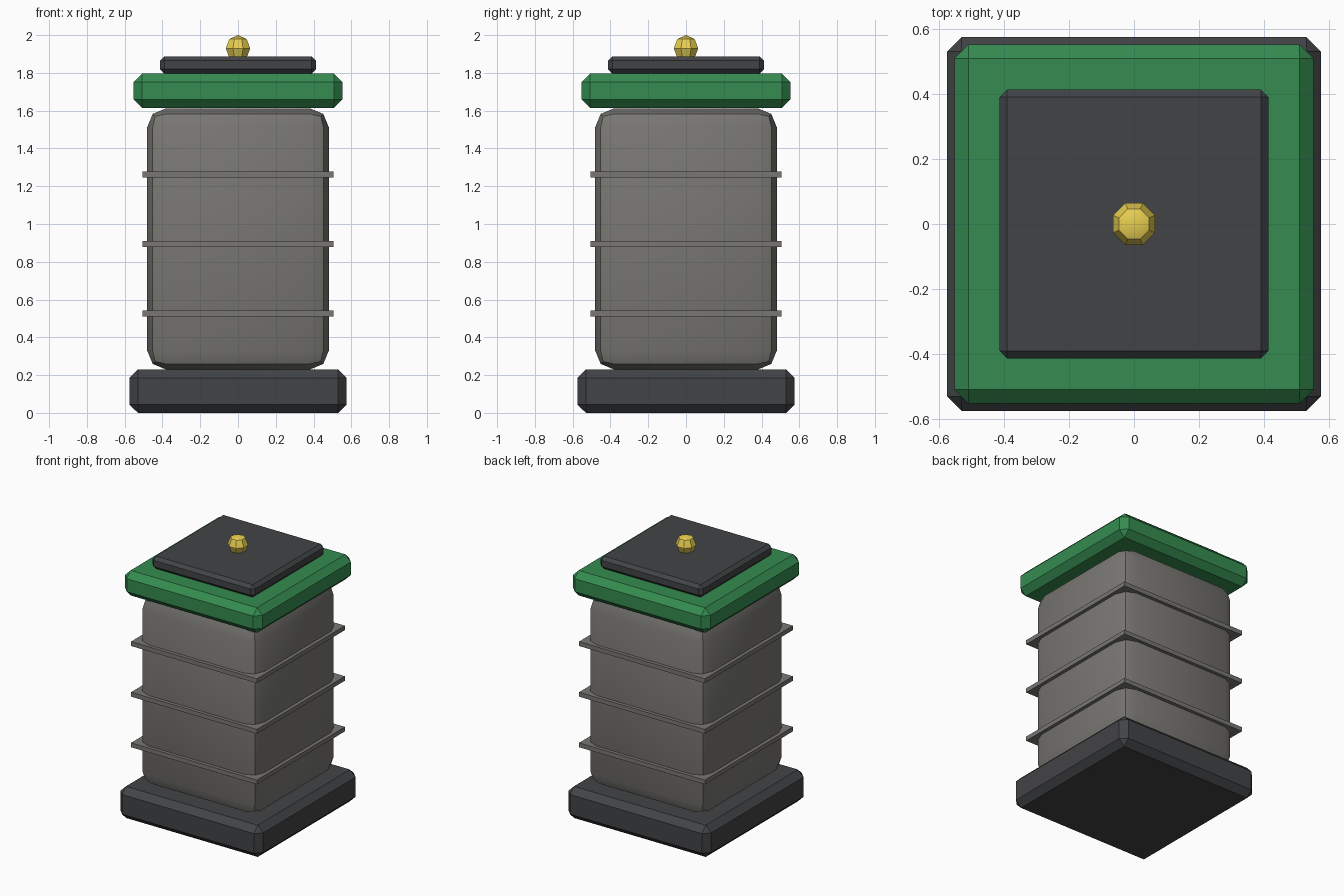
import bpy
import bmesh
import math
from mathutils import Matrix

if "Cube" in bpy.data.objects:
    bpy.data.objects.remove(bpy.data.objects["Cube"])


def material(name, rgb):
    m = bpy.data.materials.new(name)
    m.diffuse_color = (*rgb, 1.0)
    m.use_nodes = True
    m.node_tree.nodes["Principled BSDF"].inputs["Base Color"].default_value = m.diffuse_color
    return m


DARK = material("dark_metal", (0.055, 0.057, 0.061))
BODY = material("warm_grey", (0.19, 0.185, 0.17))
GREEN = material("green_paint", (0.035, 0.26, 0.08))
YELLOW = material("yellow_knob", (0.8, 0.62, 0.08))


def finish(name, bm, mat):
    mesh = bpy.data.meshes.new(name)
    bm.to_mesh(mesh)
    bm.free()
    obj = bpy.data.objects.new(name, mesh)
    bpy.context.collection.objects.link(obj)
    mesh.materials.append(mat)
    return obj


def smooth(obj):
    bpy.ops.object.select_all(action='DESELECT')
    bpy.context.view_layer.objects.active = obj
    obj.select_set(True)
    bpy.ops.object.shade_smooth_by_angle(angle=math.radians(30))


def slab(name, half, z0, z1, mat, bevel=0.0, segments=1):
    """Square block from z0 to z1 with optional bevelled edges."""
    bm = bmesh.new()
    place = Matrix.Translation((0, 0, (z0 + z1) / 2))
    bmesh.ops.create_cube(
        bm, size=1, matrix=place @ Matrix.Diagonal((2 * half, 2 * half, z1 - z0, 1)))
    if bevel:
        bmesh.ops.bevel(bm, geom=bm.edges[:], offset=bevel, offset_type='OFFSET',
                        segments=segments, profile=0.5, affect='EDGES')
    return finish(name, bm, mat)


# Base and rounded body
slab("base", 0.574, 0.0, 0.23, DARK, 0.044)
smooth(slab("body", 0.481, 0.23, 1.612, BODY, 0.1, 2))

# Thin ribs around the body
for i, z in enumerate((0.527, 0.895, 1.263)):
    slab(f"rib_{i + 1}", 0.506, z - 0.016, z + 0.016, BODY)

# Lid and top plate
slab("lid", 0.552, 1.615, 1.797, GREEN, 0.044)
slab("top_plate", 0.413, 1.797, 1.888, DARK, 0.023)

# Low-poly knob sunk slightly into the plate
R = 0.07
knob = bmesh.new()
bmesh.ops.create_uvsphere(
    knob, u_segments=8, v_segments=4, radius=R,
    matrix=Matrix.Translation((0, 0, 2 - R)) @ Matrix.Rotation(math.pi / 8, 4, 'Z'))
smooth(finish("knob", knob, YELLOW))
